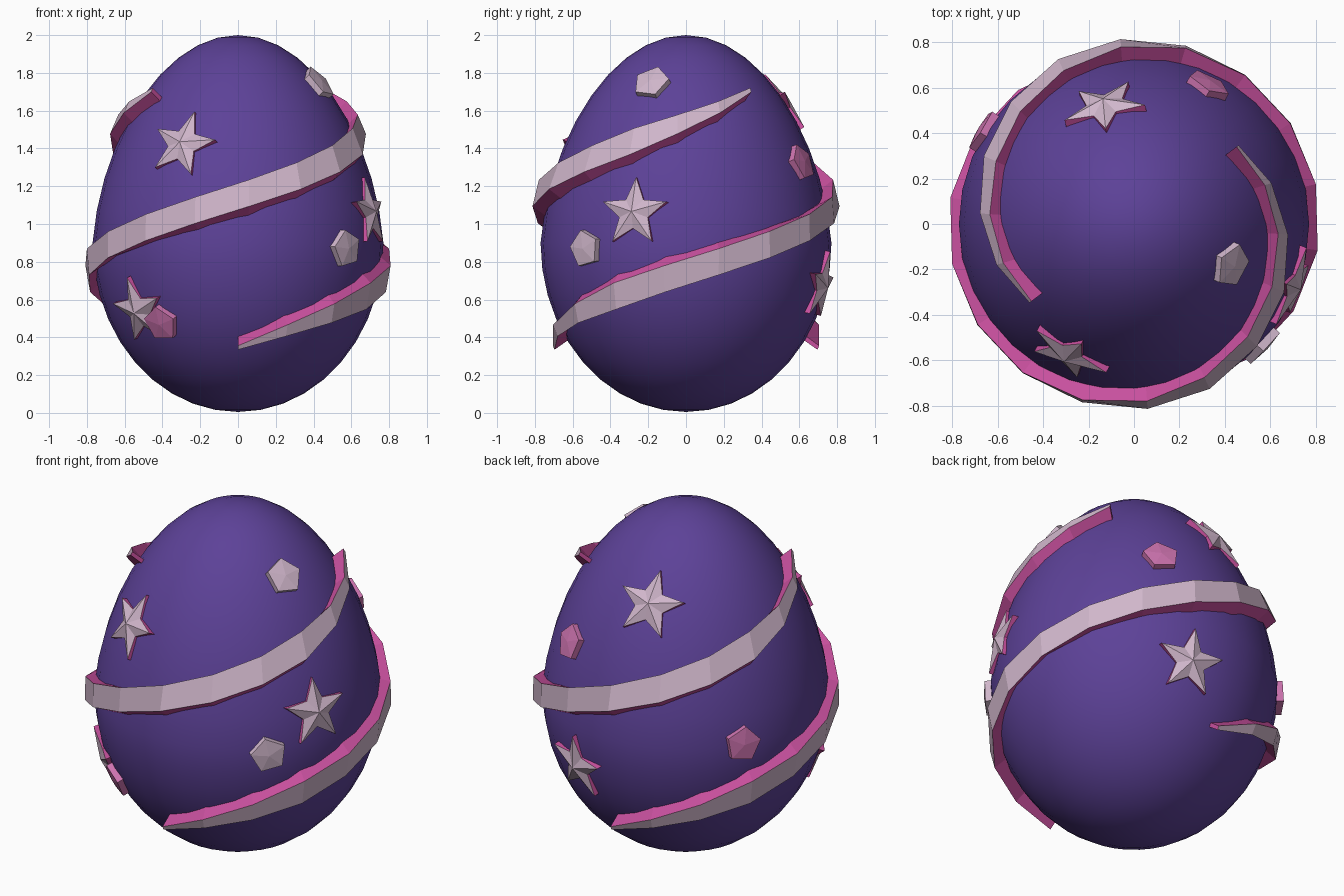
import bpy, bmesh, math
from mathutils import Vector, Matrix

cube = bpy.data.objects.get("Cube")
if cube:
    bpy.data.objects.remove(cube, do_unlink=True)


def material(name, r, g, b):
    m = bpy.data.materials.new(name)
    m.use_nodes = True
    m.diffuse_color = (r, g, b, 1)
    m.node_tree.nodes["Principled BSDF"].inputs["Base Color"].default_value = (r, g, b, 1)
    return m


purple = material("deep purple", .109, .054, .314)
magenta = material("magenta", .578, .08, .342)
pale = material("pale lilac", .631, .468, .597)
pink = material("soft pink", .61, .171, .429)

WAIST, WIDTH, UPPER, LOWER = .9, .77, 1.1, .895


def add_object(name, bm, mats):
    bmesh.ops.recalc_face_normals(bm, faces=bm.faces)
    mesh = bpy.data.meshes.new(name)
    bm.to_mesh(mesh)
    bm.free()
    for m in mats:
        mesh.materials.append(m)
    ob = bpy.data.objects.new(name, mesh)
    bpy.context.collection.objects.link(ob)
    return ob


def narrowing(u):
    return 1 - .11 * max(u, 0)


def egg_radius(z):
    u = (z - WAIST) / (UPPER if z > WAIST else LOWER)
    return WIDTH * math.sqrt(max(0, 1 - u * u)) * narrowing(u)


def interpolate(points, x):
    if x <= points[0][0]:
        return points[0][1]
    for (x0, y0), (x1, y1) in zip(points, points[1:]):
        if x <= x1:
            return y0 + (y1 - y0) * (x - x0) / (x1 - x0)
    return points[-1][1]


# Egg body: a sphere stretched more above the waist than below
bm = bmesh.new()
bmesh.ops.create_uvsphere(bm, u_segments=32, v_segments=20, radius=1)
for v in bm.verts:
    u = v.co.z
    k = WIDTH * narrowing(u)
    v.co = (v.co.x * k, v.co.y * k, WAIST + u * (UPPER if u > 0 else LOWER))
for f in bm.faces:
    f.smooth = True
add_object("egg", bm, [purple])

# Spiral bands: tapered ribbons climbing around the egg
BAND_OUTER = [(.32, .69), (.5, .765), (.8, .82), (1.1, .815), (1.2, .795),
              (1.45, .69), (1.56, .645), (1.74, .555)]
STEPS = 15


def spiral_band(name, start):
    bm = bmesh.new()
    rings = []
    for i in range(STEPS + 1):
        a = start + math.radians(307) * i / STEPS
        z = .345 + 1.365 * i / STEPS
        half = .07 * min(1, .15 + min(i, STEPS - i) / 3.5)
        lean = max(-.055, min(.055, (z - .94) * .28))
        ring = []
        for zo, outer in ((z + half, True), (z - half, True), (z - half, False), (z + half, False)):
            zi = zo if outer else zo - lean
            r = interpolate(BAND_OUTER, zo) if outer else egg_radius(zi) - .015
            ring.append(bm.verts.new((r * math.cos(a), r * math.sin(a), zi)))
        rings.append(ring)
    for p, q in zip(rings, rings[1:]):
        for j in range(4):
            k = (j + 1) % 4
            f = bm.faces.new((p[j], p[k], q[k], q[j]))
            f.material_index = 1 if j == 0 else 0
    bm.faces.new(rings[0])
    bm.faces.new(rings[-1])
    add_object(name, bm, [magenta, pale])


spiral_band("front_start_band", -math.pi / 2)
spiral_band("back_start_band", math.pi / 2)


# Raised badges: an extruded outline closed by a low pyramid
def badge(name, angle, z, tilt, radii, base, top, apex, mats):
    a, e = math.radians(angle), .01
    slope = (egg_radius(z + e) - egg_radius(z - e)) / (2 * e)
    normal = Vector((math.cos(a), math.sin(a), -slope)).normalized()
    right = Vector((-math.sin(a), math.cos(a), 0))
    up = normal.cross(right)
    centre = Vector((math.cos(a), math.sin(a), 0)) * egg_radius(z) + Vector((0, 0, z))
    place = Matrix((right, up, normal)).transposed().to_4x4()
    place.translation = centre
    bm = bmesh.new()
    n = len(radii)
    low, high = [], []
    for i, r in enumerate(radii):
        t = math.pi / 2 + math.radians(tilt) + math.tau * i / n
        x, y = r * math.cos(t), r * math.sin(t)
        low.append(bm.verts.new((x, y, base)))
        high.append(bm.verts.new((x, y, top)))
    tip = bm.verts.new((0, 0, apex))
    for i in range(n):
        j = (i + 1) % n
        bm.faces.new((low[i], low[j], high[j], high[i]))
        bm.faces.new((high[i], high[j], tip)).material_index = 1
    bm.faces.new(low[::-1])
    bm.transform(place)
    add_object(name, bm, mats)


for i, (angle, z, tilt) in enumerate([(-117, 1.42, -10), (-21.5, 1.06, 0), (-138, .54, 5),
                                      (74, .67, -3), (104, 1.63, -6)]):
    badge(f"star_{i + 1}", angle, z, tilt, [.19, .085] * 5, -.04, .005, .04, [magenta, pale])

for i, (angle, z, tilt, colour) in enumerate([(-23, 1.74, -8, pale), (62, 1.32, 10, pink),
                                              (-43, .87, 12, pale), (-126, .48, 0, pink),
                                              (148, .91, -10, pink)]):
    badge(f"pentagon_{i + 1}", angle, z, tilt, [.1] * 5, -.04, .025, .035, [colour, colour])
